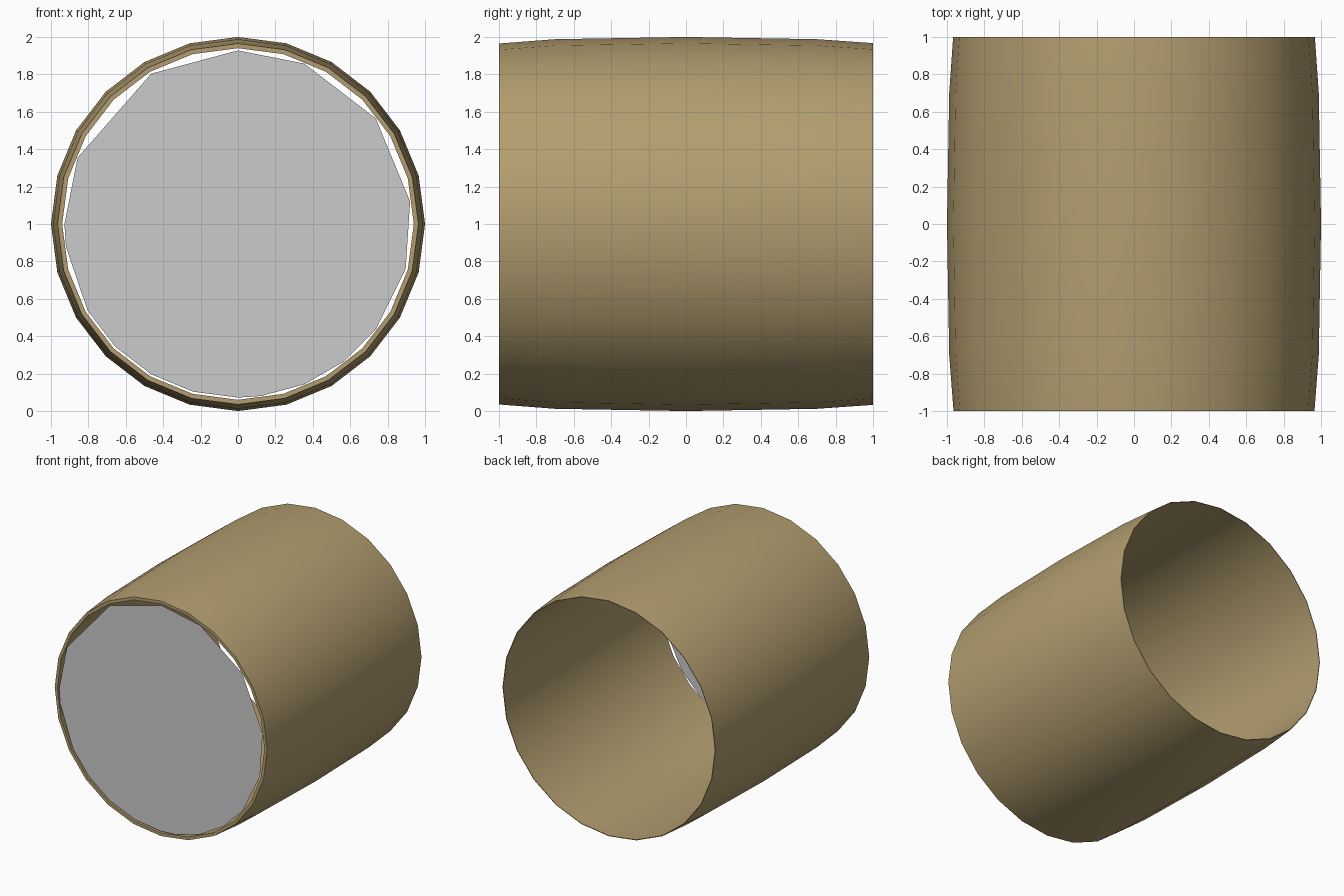
import bpy, bmesh
from math import sin, cos, radians, pi

if "Cube" in bpy.data.objects:
    bpy.data.objects.remove(bpy.data.objects["Cube"])

SIDES = 24
CENTRE_Z = 1.0


def make_object(name, bm):
    mesh = bpy.data.meshes.new(name)
    bm.to_mesh(mesh)
    bm.free()
    obj = bpy.data.objects.new(name, mesh)
    bpy.context.collection.objects.link(obj)
    return obj


def lathe_y(bm, profile):
    """Closed (y, radius) profile swept around the y axis."""
    rings = [[bm.verts.new((r * cos(2 * pi * i / SIDES), y,
                            CENTRE_Z + r * sin(2 * pi * i / SIDES)))
              for i in range(SIDES)] for y, r in profile]
    for a, b in zip(rings, rings[1:] + rings[:1]):
        for i in range(SIDES):
            j = (i + 1) % SIDES
            bm.faces.new((a[i], a[j], b[j], b[i]))
    bmesh.ops.recalc_face_normals(bm, faces=bm.faces[:])


# Bulging tube: outer wall, thin back lip, inner wall, front rim
outer = [(-1, .965), (-.7, .988), (0, 1.0), (.7, .988), (1, .967)]
inner = [(1, .962), (.7, .965), (0, .965), (-.7, .957), (-1, .94)]
bm = bmesh.new()
lathe_y(bm, outer + inner)
tube = make_object("barrel_tube", bm)
tan = bpy.data.materials.new("tan")
tan.diffuse_color = (0.45, 0.34, 0.16, 1)
tan.use_nodes = True
tan.node_tree.nodes["Principled BSDF"].inputs["Base Color"].default_value = tan.diffuse_color
tube.data.materials.append(tan)
for p in tube.data.polygons:
    p.use_smooth = True
bpy.context.view_layer.objects.active = tube
tube.select_set(True)
bpy.ops.object.shade_smooth_by_angle(angle=radians(40))

# Flat uneven disc closing the front opening
angles = [90, 120, 157.5, 180, 187.5, 210, 225, 240, 255,
          270, 277.5, 292.5, 307.5, 322.5, 345, 367.5, 397.5, 427.5]
bm = bmesh.new()
bm.faces.new([bm.verts.new((.928 * cos(radians(a)), -.995,
                            CENTRE_Z + .928 * sin(radians(a))))
              for a in reversed(angles)])
bm.normal_update()
if bm.faces[:][0].normal.y > 0:
    bmesh.ops.reverse_faces(bm, faces=bm.faces[:])
make_object("front_disc", bm)
